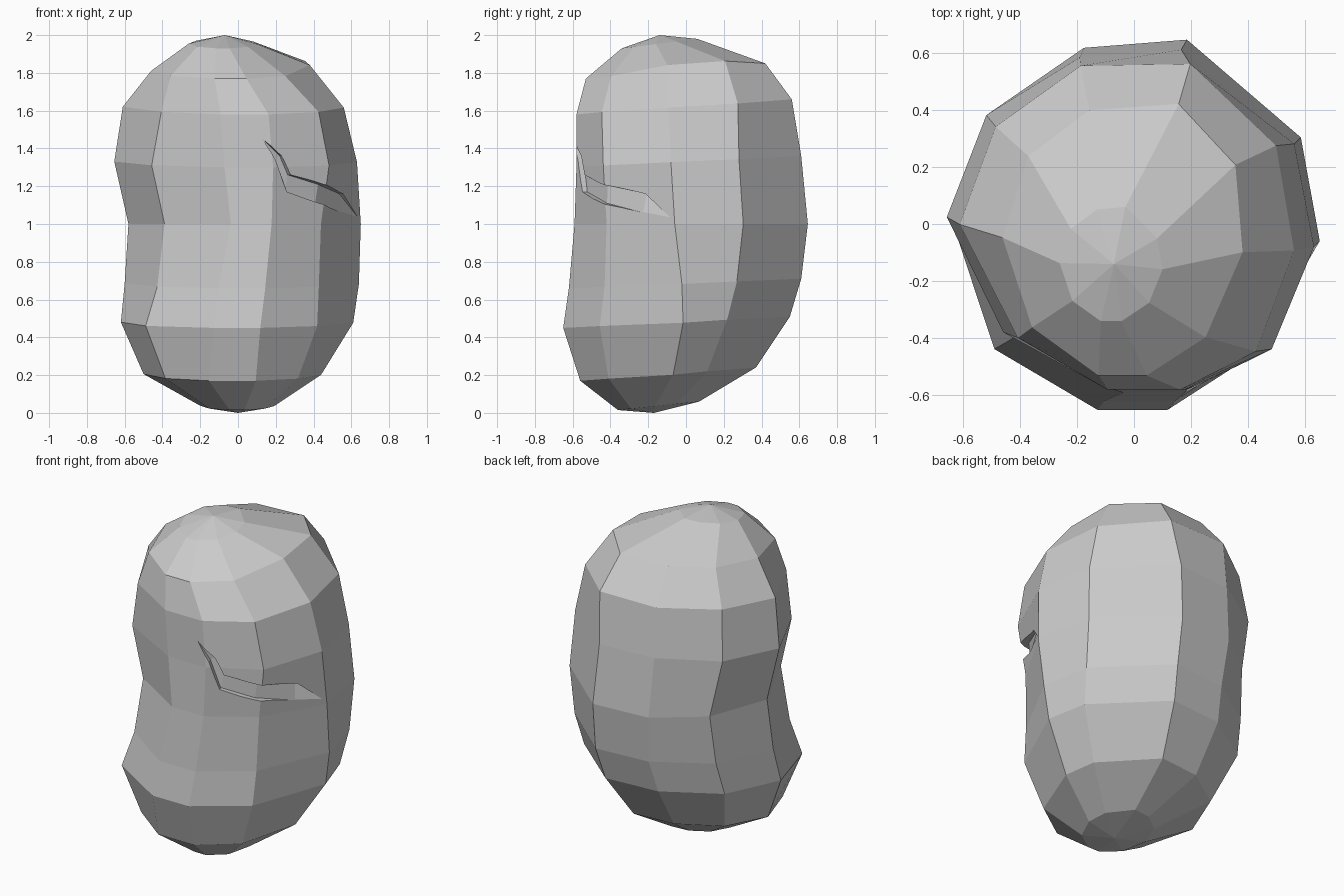
import bpy, bmesh
from mathutils import Vector

if "Cube" in bpy.data.objects:
    bpy.data.objects.remove(bpy.data.objects["Cube"])

# Ten-sided plan outline, counter-clockwise from the right side
OUTLINE = [(.65, -.06), (.58, .29), (.18, .65), (-.18, .62), (-.51, .40),
           (-.65, .01), (-.49, -.42), (-.13, -.65), (.13, -.65), (.48, -.44)]

# Rings, bottom to top: x min, x max, y min, y max, z at front, z at back
RINGS = [(-.20, .19, -.36, .07, .015, .06),
         (-.50, .44, -.56, .37, .17, .24),
         (-.62, .61, -.65, .55, .45, .51),
         (-.60, .64, -.62, .61, .66, .71),
         (-.58, .65, -.59, .645, 1.0, 1.0),
         (-.655, .63, -.58, .61, 1.30, 1.36),
         (-.61, .56, -.58, .56, 1.58, 1.66),
         (-.46, .38, -.53, .42, 1.77, 1.85),
         (-.26, .10, -.34, .06, 1.93, 1.98)]

# Dents and bulges: (outline point, ring) -> x, y shift
SHIFTS = {(7, 1): (-.03, 0), (7, 4): (.05, 0), (7, 5): (.07, 0), (7, 6): (.05, 0),
          (8, 1): (.03, 0), (8, 4): (.02, 0), (8, 5): (.07, 0), (8, 6): (.07, 0),
          (6, 2): (-.02, 0), (6, 3): (.02, 0), (6, 4): (.04, 0),
          (6, 5): (.04, -.01), (6, 6): (.06, -.02),
          (9, 2): (-.03, 0), (9, 3): (-.05, -.01), (9, 4): (-.05, -.03),
          (9, 5): (.02, -.05), (9, 6): (.02, -.05), (9, 7): (-.02, -.02),
          (0, 1): (0, .07), (0, 2): (0, .09), (0, 3): (0, .04),
          (0, 4): (0, -.03), (0, 5): (0, -.04), (0, 6): (0, -.03),
          (1, 6): (0, .03), (1, 7): (.02, .05), (2, 4): (-.02, 0),
          (2, 6): (.06, 0), (2, 7): (.08, 0), (3, 4): (-.04, 0), (3, 6): (0, .02)}


def make_object(name, bm):
    bmesh.ops.recalc_face_normals(bm, faces=bm.faces)
    mesh = bpy.data.meshes.new(name)
    bm.to_mesh(mesh)
    bm.free()
    obj = bpy.data.objects.new(name, mesh)
    bpy.context.collection.objects.link(obj)
    return obj


def loft(name, bottom, rings, top):
    """Skin closed rings and close both ends to single points."""
    bm = bmesh.new()
    loops = [[bm.verts.new(p) for p in r] for r in rings]
    n = len(loops[0])
    a, b = bm.verts.new(bottom), bm.verts.new(top)
    for i in range(n):
        j = (i + 1) % n
        bm.faces.new((a, loops[0][j], loops[0][i]))
        bm.faces.new((b, loops[-1][i], loops[-1][j]))
        for lo, hi in zip(loops, loops[1:]):
            bm.faces.new((lo[i], lo[j], hi[j], hi[i]))
    return make_object(name, bm)


# Lumpy boulder body with a waist on its left front
rings = []
for k, (x0, x1, y0, y1, zf, zb) in enumerate(RINGS):
    pts = []
    for i, (u, v) in enumerate(OUTLINE):
        s, t = (u + .65) / 1.3, (v + .65) / 1.3
        dx, dy = SHIFTS.get((i, k), (0, 0))
        dz = .035 if k == 7 and i in (0, 1) else 0   # raised right shoulder
        pts.append((x0 + (x1 - x0) * s + dx, y0 + (y1 - y0) * t + dy,
                    zf + (zb - zf) * t + dz))
    rings.append(pts)
body = loft("boulder", (0, -.17, 0), rings, (-.07, -.14, 2.0))

# Slanting crack: upper and lower lip at each station
LIPS = [((.235, -.565, 1.36), (.20, -.57, 1.335)),
        ((.28, -.54, 1.26), (.26, -.55, 1.17)),
        ((.45, -.44, 1.21), (.43, -.44, 1.11)),
        ((.57, -.22, 1.16), (.58, -.24, 1.06))]


def radial(p, s):
    return Vector((p[0] * s, p[1] * s, p[2]))


# Shallow groove section: outer lips, then a nearly upright back wall
wedges = [[radial(up, 1.1), radial(lo, 1.1), radial(lo, .95), radial(up, .94)]
          for up, lo in LIPS]
cutter = loft("crack_cutter", radial((.13, -.58, 1.45), 1.0), wedges,
              radial((.65, -.07, 1.02), .995))
cutter.hide_render = True

mod = body.modifiers.new("crack", 'BOOLEAN')
mod.operation = 'DIFFERENCE'
mod.solver = 'EXACT'
mod.object = cutter
bpy.context.view_layer.objects.active = body
bpy.ops.object.modifier_apply(modifier=mod.name)
bpy.data.objects.remove(cutter)
